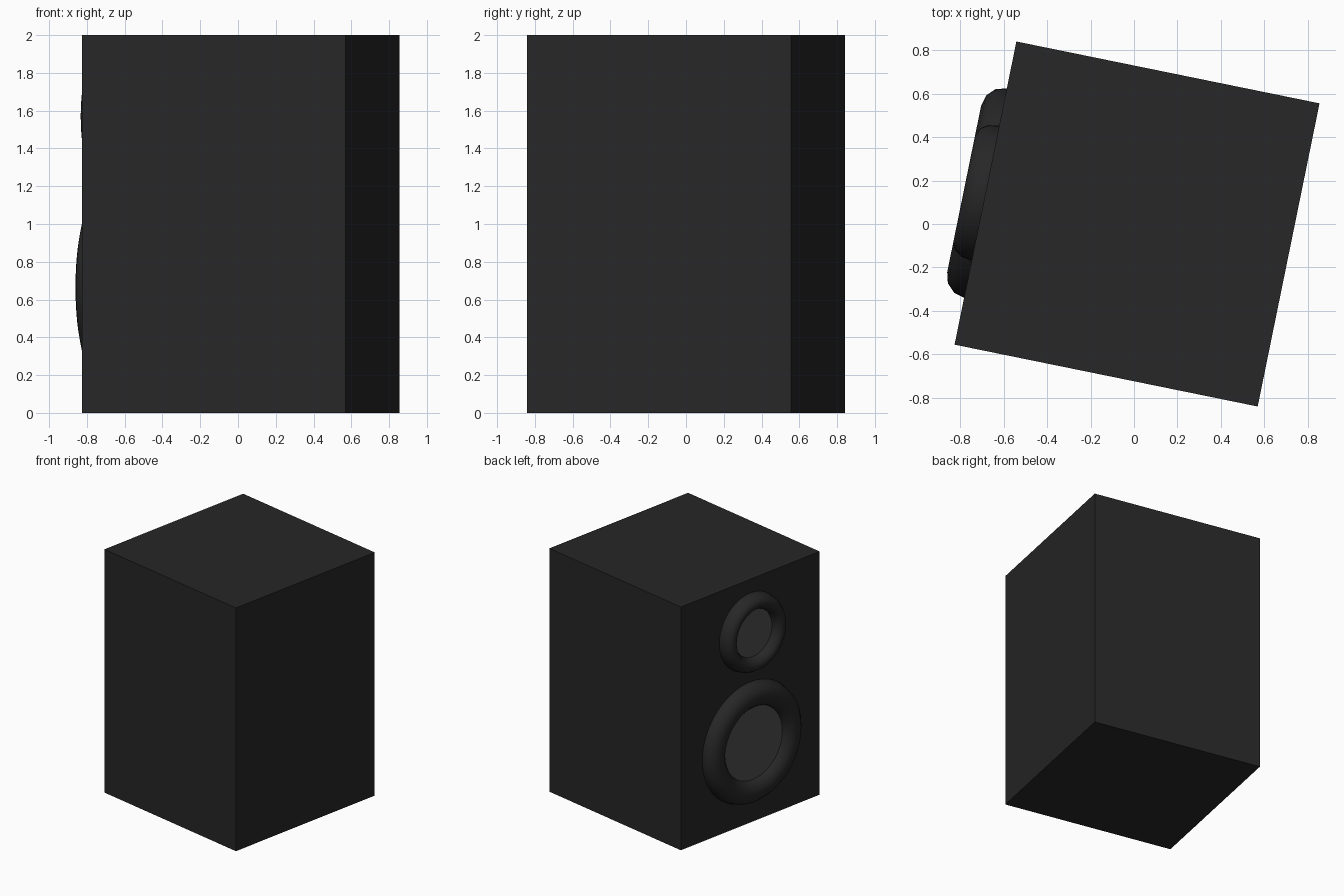
import bpy
from math import radians, pi
from mathutils import Matrix

if "Cube" in bpy.data.objects:
    bpy.data.objects.remove(bpy.data.objects["Cube"])

W, H = 1.425, 2.0
# whole cabinet is turned slightly about z
FRAME = Matrix.Translation((0.014, 0, 0)) @ Matrix.Rotation(radians(-11.53), 4, 'Z')


def material(name, v):
    m = bpy.data.materials.new(name)
    m.diffuse_color = (v, v, v, 1)
    m.use_nodes = True
    m.node_tree.nodes["Principled BSDF"].inputs["Base Color"].default_value = m.diffuse_color
    return m


black = material("black", 0.02)
grey = material("dark_grey", 0.08)


def finish(name, mat, matrix):
    o = bpy.context.object
    o.name = name
    o.data.materials.append(mat)
    o.matrix_world = FRAME @ matrix
    return o


# cabinet
bpy.ops.mesh.primitive_cube_add(size=1)
finish("cabinet", black, Matrix.Translation((0, 0, H / 2)) @ Matrix.Diagonal((W, W, H, 1)))


# driver: half-sunk rounded surround with a flat cone disc inside, facing local -x
def driver(name, z, s):
    place = (Matrix.Translation((-W / 2, 0, z)) @ Matrix.Rotation(-pi / 2, 4, 'Y')
             @ Matrix.Diagonal((s, s, 1, 1)))
    bpy.ops.mesh.primitive_torus_add(major_radius=0.392, minor_radius=0.1,
                                     major_segments=48, minor_segments=12)
    finish(name + "_surround", black, place)
    bpy.ops.object.shade_smooth_by_angle(angle=radians(40))
    bpy.ops.mesh.primitive_cylinder_add(vertices=48, radius=0.3, depth=0.06)
    finish(name + "_cone", grey, place)


driver("woofer", 0.665, 1.0)
driver("tweeter", 1.57, 0.646)
